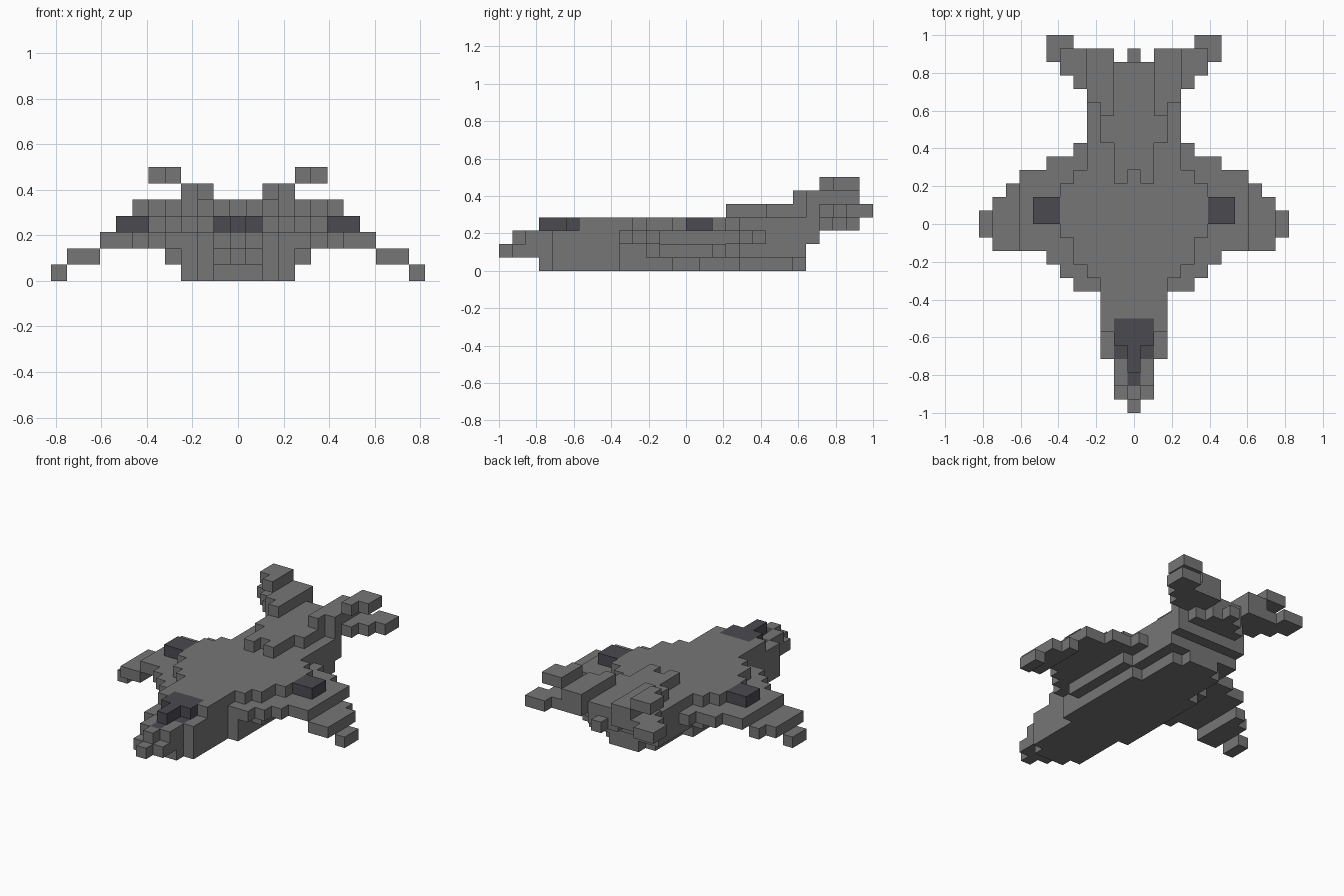
import bpy
import bmesh
from mathutils import Vector

U = 2 / 28  # edge of one cube

old = bpy.data.objects.get("Cube")
if old:
    bpy.data.objects.remove(old, do_unlink=True)


def material(name, rgb):
    mat = bpy.data.materials.new(name)
    mat.use_nodes = True
    colour = (*rgb, 1)
    mat.diffuse_color = colour
    mat.node_tree.nodes["Principled BSDF"].inputs["Base Color"].default_value = colour
    return mat


GREY = material("hull grey", (0.18, 0.18, 0.18))
DARK = material("dark glass", (0.07, 0.068, 0.08))


def cells(layer, *rows):
    """Mirrored cubes; each row is (first y, last y, inner x, outer x)."""
    return {(s * x, y, layer)
            for y0, y1, x0, x1 in rows
            for y in range(y0, y1 + 1)
            for x in range(x0, x1 + 1)
            for s in (-1, 1)}


parts = {}

# Body, stacked in layers from belly to deck
parts["lower_body"] = (
    cells(0, (3, 3, 0, 1), (4, 8, 0, 2), (9, 17, 0, 3), (18, 21, 0, 2), (22, 22, 0, 1))
    | cells(1, (0, 0, 0, 0), (1, 3, 0, 1), (4, 8, 0, 2), (9, 10, 0, 3),
            (11, 17, 0, 4), (18, 22, 0, 3))
    | cells(2, (1, 1, 0, 0), (2, 3, 0, 1), (4, 8, 0, 2), (9, 23, 0, 3)))
parts["upper_deck"] = cells(
    3, (6, 9, 0, 2), (10, 10, 0, 3), (11, 12, 0, 4), (13, 16, 0, 5),
    (17, 17, 0, 4), (18, 23, 0, 3), (24, 24, 0, 2), (25, 25, 0, 1), (26, 26, 0, 0))
parts["spine"] = cells(
    4, (17, 17, 1, 1), (18, 19, 0, 1), (20, 22, 0, 2), (23, 25, 0, 3))

# Drooping wings
parts["wings"] = (
    cells(2, (9, 9, 4, 4), (10, 10, 4, 5), (11, 11, 4, 6), (12, 17, 4, 8),
          (18, 18, 4, 6), (19, 19, 4, 4))
    | cells(1, (12, 15, 9, 10), (16, 16, 9, 9))
    | cells(0, (13, 14, 11, 11)))

# Tail: flat stabilisers below, outward leaning fins above
parts["stabilisers"] = cells(
    4, (24, 24, 4, 4), (25, 25, 4, 5), (26, 26, 2, 6), (27, 27, 5, 6))
parts["tail_fins"] = (
    cells(5, (22, 22, 2, 2), (23, 26, 2, 3))
    | cells(6, (24, 24, 4, 4), (25, 26, 4, 5)))

# Dark details
parts["cockpit"] = cells(3, (3, 4, 0, 0), (5, 5, 0, 1))
parts["wing_pods"] = cells(3, (14, 15, 6, 7))

filled = set().union(*parts.values())
dark_parts = {"cockpit", "wing_pods"}
# Glass surround on the upward faces next to the cockpit
glass_tops = cells(3, (6, 6, 0, 1)) | cells(2, (4, 4, 0, 1), (2, 2, 0, 0))


def build(name, cubes):
    """Skin the cubes, leaving out faces shared with any neighbour."""
    bm = bmesh.new()
    for cube in sorted(cubes):
        centre = Vector((cube[0], cube[1] - 13.5, cube[2] + 0.5))
        for axis in range(3):
            for sign in (-1, 1):
                step = [0, 0, 0]
                step[axis] = sign
                if tuple(c + d for c, d in zip(cube, step)) in filled:
                    continue
                n = Vector(step)
                a = Vector([float(i == (axis + 1) % 3) for i in range(3)])
                b = n.cross(a)
                corners = [centre + (n + p * a + q * b) / 2
                           for p, q in ((-1, -1), (1, -1), (1, 1), (-1, 1))]
                face = bm.faces.new([bm.verts.new(c * U) for c in corners])
                glass = cube in glass_tops and step[2] == 1
                face.material_index = int(name in dark_parts or glass)
    bmesh.ops.remove_doubles(bm, verts=bm.verts, dist=U / 100)
    bmesh.ops.dissolve_limit(bm, angle_limit=0.01, verts=bm.verts,
                             edges=bm.edges, delimit={"MATERIAL"})
    mesh = bpy.data.meshes.new(name)
    bm.to_mesh(mesh)
    bm.free()
    mesh.materials.append(GREY)
    mesh.materials.append(DARK)
    bpy.context.collection.objects.link(bpy.data.objects.new(name, mesh))


for part_name, part_cubes in parts.items():
    build(part_name, part_cubes)
